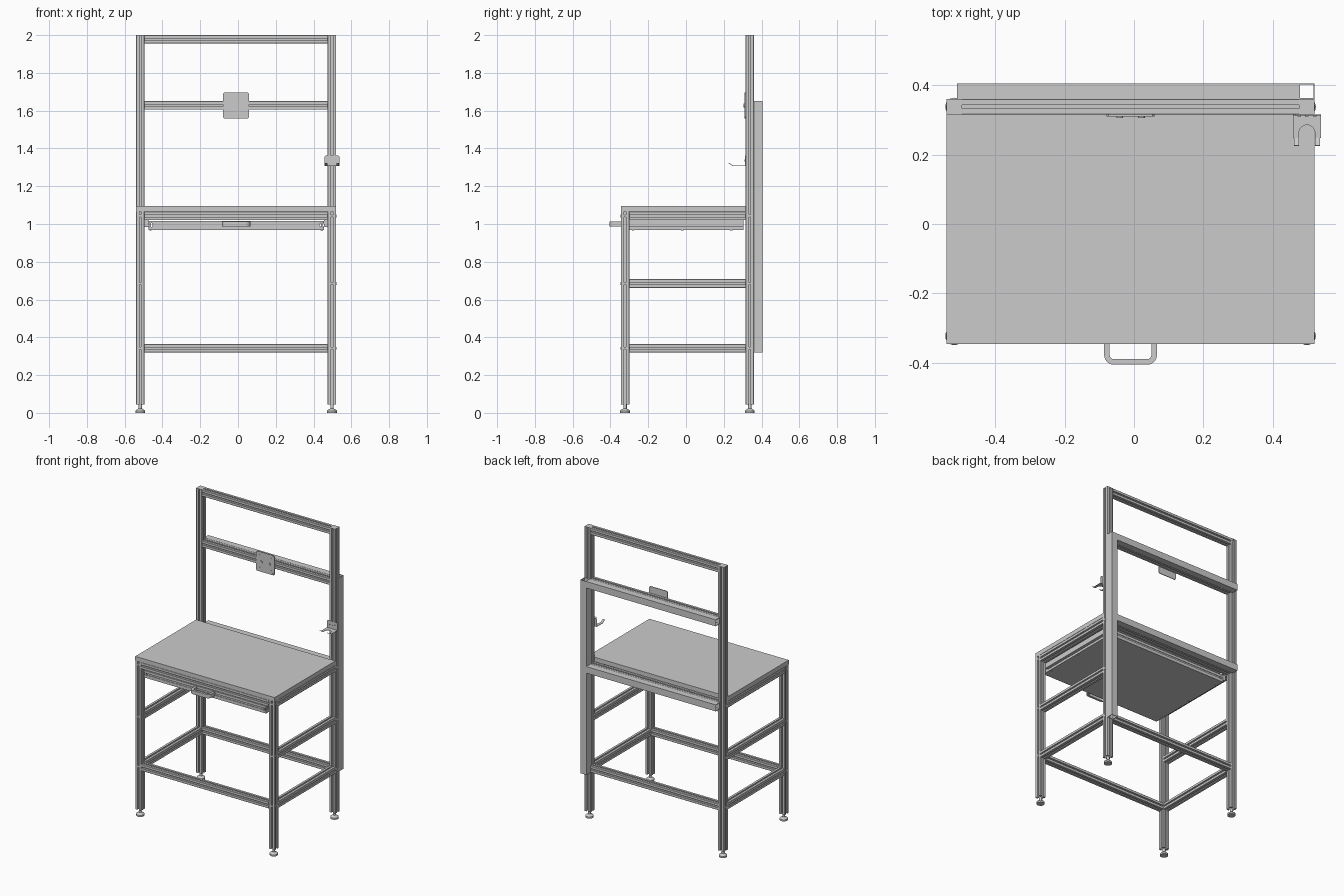
import bpy, bmesh, math

if "Cube" in bpy.data.objects:
    bpy.data.objects.remove(bpy.data.objects["Cube"])

XL, XR = -0.5175, 0.4975          # post centre lines
YF, YB = -0.3225, 0.3375
H = 0.0225                        # half width of the aluminium section
CX = (XL + XR) / 2
PLACE = {'X': lambda u, v, w: (w, u, v),
         'Y': lambda u, v, w: (u, w, v),
         'Z': lambda u, v, w: (u, v, w)}


def finish(name, bm, smooth=False):
    bmesh.ops.recalc_face_normals(bm, faces=bm.faces)
    me = bpy.data.meshes.new(name)
    bm.to_mesh(me)
    bm.free()
    ob = bpy.data.objects.new(name, me)
    bpy.context.collection.objects.link(ob)
    if smooth:
        bpy.ops.object.select_all(action='DESELECT')
        ob.select_set(True)
        bpy.context.view_layer.objects.active = ob
        bpy.ops.object.shade_smooth_by_angle(angle=math.radians(35))
    return ob


def prism(name, pts, axis, a, b, smooth=False):
    """Extrude a 2D outline along an axis from a to b."""
    bm = bmesh.new()
    lo, hi = [[bm.verts.new(PLACE[axis](u, v, w)) for u, v in pts] for w in (a, b)]
    bm.faces.new(lo)
    bm.faces.new(hi)
    n = len(pts)
    for i in range(n):
        j = (i + 1) % n
        bm.faces.new((lo[i], lo[j], hi[j], hi[i]))
    return finish(name, bm, smooth)


def rect(u0, u1, v0, v1):
    return [(u0, v0), (u1, v0), (u1, v1), (u0, v1)]


def box(name, x0, x1, y0, y1, z0, z1):
    return prism(name, rect(x0, x1, y0, y1), 'Z', z0, z1)


def arc(cx, cy, r, a0, a1, n):
    return [(cx + r * math.cos(math.radians(a0 + (a1 - a0) * i / n)),
             cy + r * math.sin(math.radians(a0 + (a1 - a0) * i / n))) for i in range(n + 1)]


def disc(name, u, v, r, axis, a, b):
    return prism(name, arc(u, v, r, 0, 360, 16)[:-1], axis, a, b, True)


def tube(name, r, axis, a, b, wall=0.003):
    """Open-ended square duct."""
    u0, u1, v0, v1 = r
    bm = bmesh.new()
    loops = []
    for t in (0, wall):
        for w in (a, b):
            loops.append([bm.verts.new(PLACE[axis](u, v, w))
                          for u, v in rect(u0 + t, u1 - t, v0 + t, v1 - t)])
    for p, q in ((0, 1), (2, 3), (0, 2), (1, 3)):
        for i in range(4):
            j = (i + 1) % 4
            bm.faces.new((loops[p][i], loops[p][j], loops[q][j], loops[q][i]))
    return finish(name, bm)


# T-slot section: one side, turned four times
HALF_SLOT = [(H - 0.002, 0), (0.005, 0), (0.005, 0.0045), (0.0105, 0.0045),
             (0.0105, 0.0085), (0.005, 0.0145)]
SIDE = [(-x, d - H) for x, d in HALF_SLOT] + [(x, d - H) for x, d in reversed(HALF_SLOT)]
SECTION = []
for c, s in ((1, 0), (0, 1), (-1, 0), (0, -1)):
    SECTION += [(x * c - y * s, x * s + y * c) for x, y in SIDE]


def beam(name, axis, u, v, a, b):
    return prism(name, [(u + p, v + q) for p, q in SECTION], axis, a, b)


# Slim section used for the drawer frame, slotted on both broad faces
def slim(u, v, flip=False):
    half = [(0.01125, -H), (0.01125, -0.005), (0.008, -0.005), (0.008, -0.01),
            (0.004, -0.01), (0.004, 0.01), (0.008, 0.01), (0.008, 0.005),
            (0.01125, 0.005), (0.01125, H)]
    pts = half + [(-p, -q) for p, q in half]
    return [(u + p, v + q) for p, q in pts]


# Posts, legs, caps and levelling feet
FOOT = [(0, 0), (0.026, 0), (0.026, 0.011), (0.022, 0.016), (0.012, 0.021),
        (0.009, 0.023), (0.009, 0.047), (0, 0.047)]
for side, x in (("left", XL), ("right", XR)):
    beam(side + "_front_leg", 'Z', x, YF, 0.045, 1.065)
    beam(side + "_back_post", 'Z', x, YB, 0.045, 1.997)
    box(side + "_post_cap", x - H, x + H, YB - H, YB + H, 1.997, 2.0)
    for end, y in (("front", YF), ("back", YB)):
        bm = bmesh.new()
        vs = [bm.verts.new((x + r, y, z)) for r, z in FOOT]
        es = [bm.edges.new(e) for e in zip(vs, vs[1:])]
        bmesh.ops.spin(bm, geom=vs + es, cent=(x, y, 0), axis=(0, 0, 1),
                       angle=math.tau, steps=24)
        bmesh.ops.remove_doubles(bm, verts=bm.verts, dist=1e-5)
        finish(f"{side}_{end}_foot", bm, True)
    # Side rails
    for level, z in (("lower", 0.3425), ("middle", 0.685), ("upper", 1.0425)):
        beam(f"{side}_{level}_side_rail", 'Y', x, z, YF + H, YB - H)
        # Connector screws sitting in the outer and front slots
        out = -1 if side == "left" else 1
        for y in (YF, YB):
            disc("side_screw", y, z, 0.007, 'X', x + out * 0.008, x + out * (H + 0.001))
        disc("front_screw", x, z, 0.007, 'Y', YF - 0.008, YF - H - 0.001)

# Cross rails
for name, y, z in (("front_lower_rail", YF, 0.3425), ("back_lower_rail", YB, 0.3425),
                   ("front_table_rail", YF, 1.0425), ("back_table_rail", YB, 1.0425),
                   ("screen_rail", YB, 1.6275), ("top_rail", YB, 1.9775)):
    beam(name, 'X', y, z, XL + H, XR - H)

# Tabletop
box("tabletop", XL - H, XR + H, YF - H, YB - H, 1.065, 1.095)

# Drawer: slim frame, bottom panel, slides and panel screws
DL, DR, DF, DB, DZ = -0.475, 0.455, -0.345, 0.305, 0.9945
T = 0.0225
prism("drawer_left_side", slim(DL + T / 2, DZ), 'Y', DF, DB)
prism("drawer_right_side", slim(DR - T / 2, DZ), 'Y', DF, DB)
prism("drawer_front", slim(DF + T / 2, DZ), 'X', DL + T, DR - T)
prism("drawer_back", slim(DB - T / 2, DZ), 'X', DL + T, DR - T)
box("drawer_bottom", DL, DR, DF, DB, 0.968, 0.972)
box("left_slide", XL + H, DL, -0.3, DB, 0.984, 1.02)
box("right_slide", DR, XR - H, -0.3, DB, 0.984, 1.02)
for x in (DL + 0.012, DR - 0.012):
    for y in (-0.28, -0.02, 0.24):
        disc("panel_screw", x, y, 0.006, 'Z', 0.965, 0.969)

# Drawer handle: U-shaped bar with rounded corners
hl, hr, hy = CX - 0.076 + 0.028, CX + 0.076 - 0.028, -0.405 + 0.028
outer = [(hl - 0.028, DF)] + arc(hl, hy, 0.028, 180, 270, 6) + \
    arc(hr, hy, 0.028, 270, 360, 6) + [(hr + 0.028, DF)]
inner = [(hl - 0.012, DF)] + arc(hl, hy, 0.012, 180, 270, 6) + \
    arc(hr, hy, 0.012, 270, 360, 6) + [(hr + 0.012, DF)]
prism("drawer_handle", outer + inner[::-1], 'Z', 0.986, 1.012, True)

# Cable ducts behind the frame
tube("vertical_duct", (XR - H, XR + H, 0.36, 0.405), 'Z', 0.32, 1.65)
tube("upper_duct", (0.36, 0.405, 1.605, 1.65), 'X', -0.51, XR - H)
tube("table_duct", (0.36, 0.405, 1.02, 1.065), 'X', -0.51, XR - H)

# Screen mounting plate with clipped corners and bolts
pw, ph, k, pz = 0.069, 0.068, 0.006, 1.6275
plate = [(-pw + k, -ph), (pw - k, -ph), (pw, -ph + k), (pw, ph - k),
         (pw - k, ph), (-pw + k, ph), (-pw, ph - k), (-pw, -ph + k)]
prism("screen_plate", [(CX + u, pz + v) for u, v in plate], 'Y', 0.31, 0.315)
for sx in (-1, 1):
    disc("plate_bolt", CX + sx * 0.031, pz, 0.01, 'Y', 0.305, 0.311)
    for sz in (-1, 1):
        for d in (0.058, 0.043):
            disc("plate_corner_screw", CX + sx * d, pz + sz * d, 0.004, 'Y', 0.309, 0.311)

# Forked tool hook on the right post
c = 0.498
prism("hook_back_plate", [(c - 0.04, 1.308), (c + 0.04, 1.308), (c + 0.04, 1.355), (c + 0.033, 1.363),
                          (c - 0.033, 1.363), (c - 0.04, 1.355)], 'Y', 0.312, 0.315)
fork = [(c - 0.04, 0.313), (c - 0.04, 0.247), (c - 0.023, 0.247)] + \
    arc(c, 0.262, 0.023, 180, 0, 12) + [(c + 0.023, 0.247), (c + 0.04, 0.247), (c + 0.04, 0.313)]
prism("hook_fork", fork, 'Z', 1.308, 1.311)
lip = [(0.247, 1.308), (0.225, 1.321), (0.226, 1.324), (0.248, 1.311)]
prism("hook_left_tip", lip, 'X', c - 0.038, c - 0.023)
prism("hook_right_tip", lip, 'X', c + 0.023, c + 0.038)
for sx in (-0.022, 0, 0.022):
    disc("hook_screw", c + sx, 1.337, 0.005, 'Y', 0.309, 0.313)
